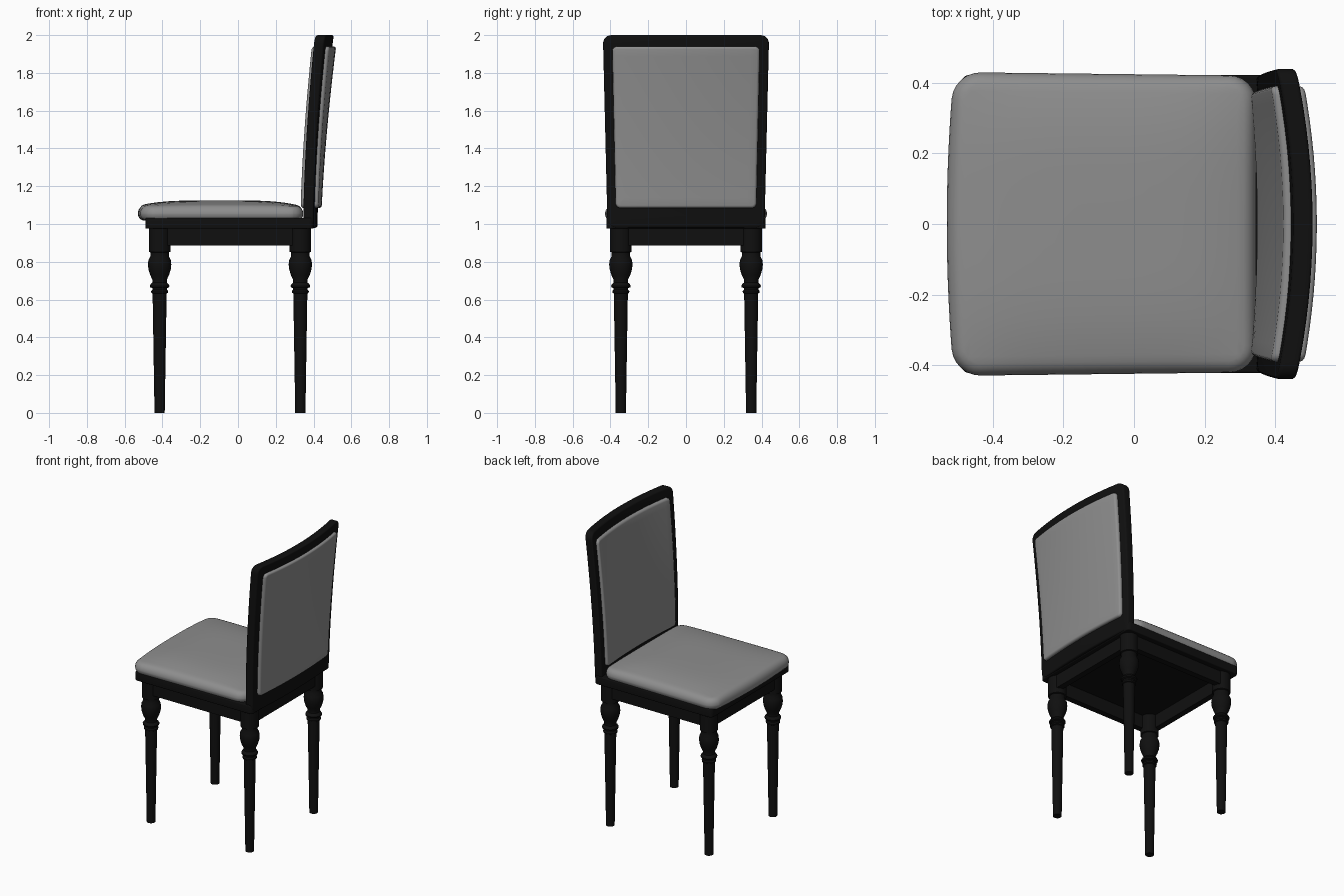
import bpy, bmesh, math
from mathutils import Vector

if "Cube" in bpy.data.objects:
    bpy.data.objects.remove(bpy.data.objects["Cube"])


def material(name, v):
    m = bpy.data.materials.new(name)
    m.diffuse_color = (v, v, v, 1)
    m.use_nodes = True
    m.node_tree.nodes["Principled BSDF"].inputs["Base Color"].default_value = m.diffuse_color
    return m


BLACK = material("black_wood", 0.005)
GREY = material("grey_fabric", 0.27)


def finish(name, bm, mat, angle=40):
    bmesh.ops.recalc_face_normals(bm, faces=bm.faces)
    me = bpy.data.meshes.new(name)
    bm.to_mesh(me)
    bm.free()
    me.materials.append(mat)
    ob = bpy.data.objects.new(name, me)
    bpy.context.collection.objects.link(ob)
    bpy.context.view_layer.objects.active = ob
    ob.select_set(True)
    bpy.ops.object.shade_smooth_by_angle(angle=math.radians(angle))
    ob.select_set(False)
    return ob


def slab(name, lo, hi, axis, corner, rim, mat, warp=None, cuts=0):
    """Box with rounded corners around the thin axis, soft rims, optional warp."""
    lo, hi = Vector(lo), Vector(hi)
    size, mid = hi - lo, (hi + lo) / 2
    bm = bmesh.new()
    bmesh.ops.create_cube(bm, size=1)
    for v in bm.verts:
        v.co = Vector(v.co[i] * size[i] + mid[i] for i in range(3))
    if corner:
        edges = [e for e in bm.edges
                 if abs(e.verts[0].co[axis] - e.verts[1].co[axis]) > 1e-4]
        bmesh.ops.bevel(bm, geom=edges, offset=corner, segments=6,
                        profile=0.5, affect='EDGES')
    if rim:
        bm.normal_update()
        edges = [e for e in bm.edges
                 if sum(abs(f.normal[axis]) > 0.9 for f in e.link_faces) == 1]
        bmesh.ops.bevel(bm, geom=edges, offset=rim, segments=4,
                        profile=0.5, affect='EDGES')
    for ax in range(3):
        if ax == axis:
            continue
        no = Vector((0, 0, 0))
        no[ax] = 1
        for k in range(1, cuts + 1):
            co = mid.copy()
            co[ax] = lo[ax] + size[ax] * k / (cuts + 1)
            bmesh.ops.bisect_plane(bm, geom=bm.verts[:] + bm.edges[:] + bm.faces[:],
                                   plane_co=co, plane_no=no, dist=1e-5)
    if warp:
        for v in bm.verts:
            v.co = warp(v.co.copy())
    return finish(name, bm, mat)


# Turned legs
PROFILE = [(0, 0), (.027, 0), (.031, .25), (.037, .62), (.037, .632), (.044, .636),
           (.045, .645), (.038, .652), (.038, .66), (.050, .665), (.052, .673),
           (.047, .682), (.038, .69), (.038, .705), (.050, .73), (.059, .76),
           (.062, .785), (.059, .81), (.049, .83), (.049, .85), (.057, .853),
           (.057, .98), (0, .98)]


def leg(name, x, y, sides=24):
    bm = bmesh.new()
    verts = [bm.verts.new((r, 0, z)) for r, z in PROFILE]
    edges = [bm.edges.new(p) for p in zip(verts, verts[1:])]
    bmesh.ops.spin(bm, geom=verts + edges, axis=(0, 0, 1), cent=(0, 0, 0),
                   angle=2 * math.pi, steps=sides)
    bmesh.ops.remove_doubles(bm, verts=bm.verts, dist=1e-4)
    bmesh.ops.translate(bm, verts=bm.verts, vec=(x, y, 0))
    finish(name, bm, BLACK, 35)


FX, BX, LY = -0.415, 0.33, 0.345
for side, s in (("left", 1), ("right", -1)):
    leg(f"front_leg_{side}", FX, s * LY)
    leg(f"back_leg_{side}", BX, s * LY)
    # Side apron rails
    slab(f"apron_{side}", (FX, s * .365 - .02, .885), (BX, s * .365 + .02, .98),
         2, 0, 0, BLACK)

# Front and back apron rails
for name, x in (("apron_front", FX - .02), ("apron_back", BX + .02)):
    slab(name, (x - .02, -LY, .885), (x + .02, LY, .98), 2, 0, 0, BLACK)

# Seat frame
slab("seat_frame", (-.49, -.422, .975), (.40, .422, 1.032), 2, .025, .006, BLACK)


# Seat cushion, domed on top with a bowed front
def seat_warp(p):
    u, v = (p.x + .09) / .44, p.y / .425
    if p.z > 1.05:
        p.z += .035 * max(0, 1 - u ** 4) * max(0, 1 - v ** 4) * (p.z - 1.05) / .04
    if p.x < 0:
        p.x += .02 * (p.x / .51) * (1 - v * v)
    p.y *= 1.0 - .012 * u
    return p


slab("seat_cushion", (-.51, -.425, 1.018), (.345, .425, 1.09), 2, .075, .034,
     GREY, seat_warp, 15)


# Backrest: leans back with height, bows back in the middle, widens upward
def back_warp(p):
    t = max(0, p.z - 1)
    p.x += .345 + .06 * t ** 1.7 + (.02 + .027 * t) * (1 - (p.y / .44) ** 2)
    p.y *= .945 + .055 * t
    return p


slab("back_frame", (0, -.44, .98), (.055, .44, 2.0), 0, .045, .01,
     BLACK, back_warp, 15)
slab("back_front_cushion", (-.02, -.392, 1.085), (.02, .392, 1.94), 0, .025, .014,
     GREY, back_warp, 15)
slab("back_rear_cushion", (.03, -.392, 1.085), (.075, .392, 1.94), 0, .025, .014,
     GREY, back_warp, 15)
